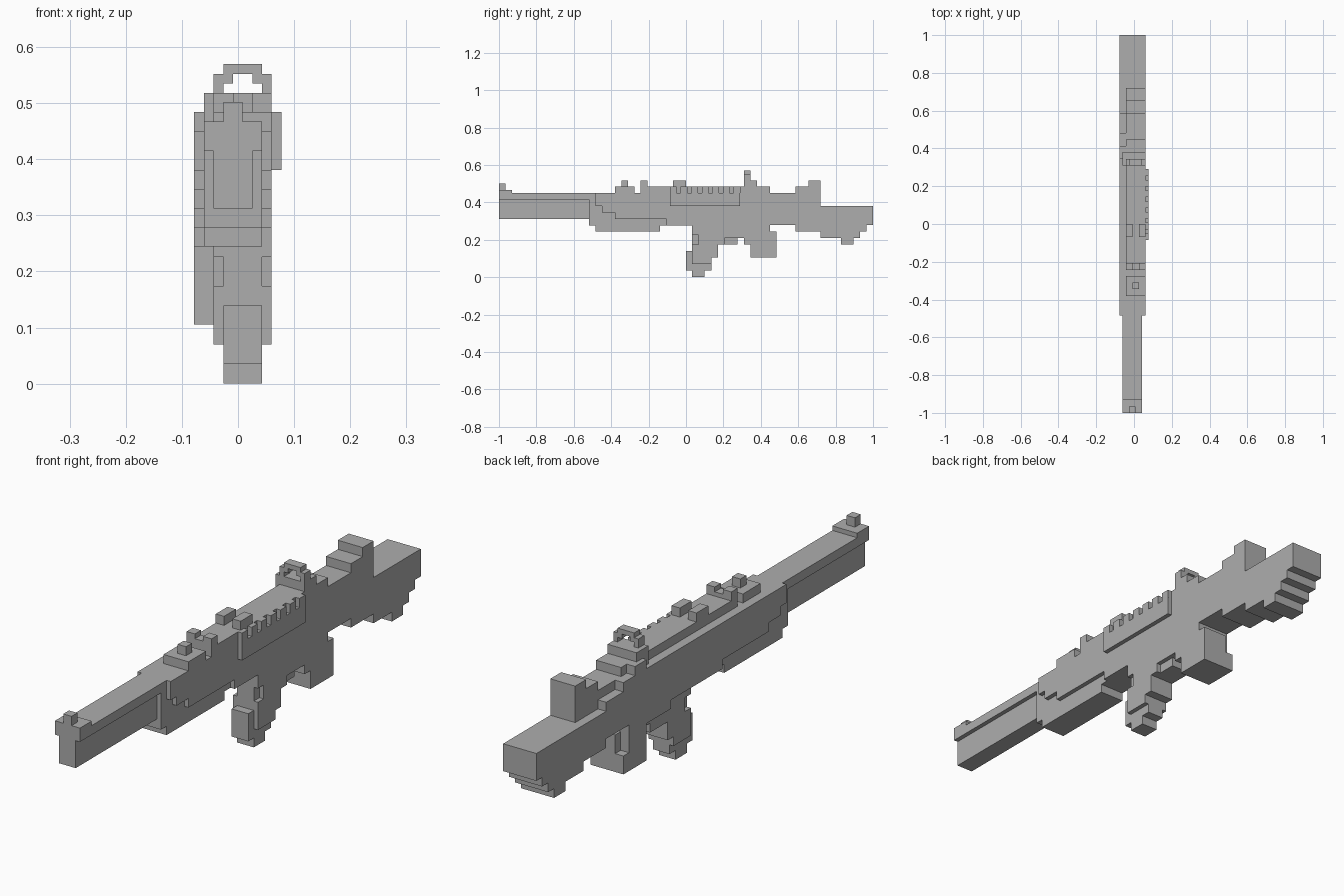
import bpy, bmesh

grey = bpy.data.materials.new("plain grey")
grey.diffuse_color = (0.42, 0.42, 0.42, 1)


def extrude(name, x0, x1, pts):
    """Side profile given as (y, z) points, extruded from x0 to x1."""
    bm = bmesh.new()
    face = bm.faces.new([bm.verts.new((x0, y, z)) for y, z in pts])
    out = bmesh.ops.extrude_face_region(bm, geom=[face])["geom"]
    for v in out:
        if isinstance(v, bmesh.types.BMVert):
            v.co.x = x1
    bmesh.ops.recalc_face_normals(bm, faces=bm.faces)
    me = bpy.data.meshes.new(name)
    bm.to_mesh(me)
    bm.free()
    me.materials.append(grey)
    ob = bpy.data.objects.new(name, me)
    bpy.context.collection.objects.link(ob)
    return ob


def box(name, x0, x1, y0, y1, z0, z1):
    return extrude(name, x0, x1, [(y0, z0), (y1, z0), (y1, z1), (y0, z1)])


# x columns of the stepped design
A, B, C, D, E, F, G, H, I, J = [-0.078 + 0.01724 * i for i in range(10)]

# barrel: wide upper rib over a narrower lower tube
box("barrel_rib", B, H, -1, -0.48, 0.415, 0.45)
box("barrel_tube", C, G, -1, -0.48, 0.312, 0.415)
box("front_sight_base", B, H, -1, -0.93, 0.45, 0.467)
box("front_sight_post", D, F, -1, -0.966, 0.467, 0.502)

# fore grip under the barrel, narrower than the receiver
extrude("fore_grip", B, H, [
    (-0.518, 0.277), (-0.485, 0.277), (-0.485, 0.244), (-0.14, 0.244),
    (-0.14, 0.277), (-0.105, 0.277), (-0.105, 0.312), (-0.07, 0.312),
    (-0.07, 0.415), (-0.518, 0.415)])

# receiver and stock: shared lower edge, two different top edges
lower = [(-0.485, 0.45), (-0.485, 0.38), (-0.45, 0.38), (-0.45, 0.346),
         (-0.38, 0.346), (-0.38, 0.312), (-0.105, 0.312), (-0.105, 0.277),
         (0.03, 0.277), (0.2, 0.277), (0.2, 0.244), (0.45, 0.244),
         (0.45, 0.278), (0.585, 0.278), (0.585, 0.244), (0.72, 0.244),
         (0.72, 0.209), (0.828, 0.209), (0.828, 0.174), (0.895, 0.174),
         (0.895, 0.209), (0.93, 0.209), (0.93, 0.244), (0.966, 0.244),
         (0.966, 0.278), (1, 0.278), (1, 0.381)]
extrude("receiver_and_stock", C, I, lower + [
    (0.72, 0.381), (0.72, 0.518), (0.655, 0.518), (0.655, 0.484),
    (0.585, 0.484), (0.585, 0.45), (0.448, 0.45), (0.448, 0.484),
    (-0.243, 0.484), (-0.243, 0.45), (-0.276, 0.45), (-0.276, 0.484),
    (-0.38, 0.484), (-0.38, 0.45)])
extrude("receiver_left_side", A, C, lower + [
    (0.585, 0.381), (0.585, 0.415), (0.483, 0.415), (0.483, 0.45),
    (0.414, 0.45), (0.414, 0.484), (0.345, 0.484), (0.345, 0.45)])

# details on top of the receiver
box("middle_post", E, G, -0.345, -0.31, 0.484, 0.518)
box("notch_floor", C, I, -0.243, -0.207, 0.484, 0.5)
for side, x0, x1 in (("left", C, E), ("right", G, I)):
    box("notch_" + side, x0, x1, -0.243, -0.207, 0.5, 0.518)
    box("top_lug_" + side, x0, x1, -0.07, 0, 0.484, 0.518)

# rear ring sight
box("ring_base", B, I, 0.31, 0.38, 0.45, 0.518)
for side, x0, x1, xi0, xi1 in (("left", C, D, D, E), ("right", H, I, G, H)):
    box("ring_side_" + side, x0, x1, 0.31, 0.345, 0.518, 0.552)
    box("ring_corner_" + side, xi0, xi1, 0.31, 0.345, 0.535, 0.57)
box("ring_top", E, G, 0.31, 0.345, 0.552, 0.57)

# toothed side rail
box("side_rail", I, J, -0.085, 0.29, 0.381, 0.45)
for i in range(7):
    y = -0.085 + i * 0.0567
    box(f"rail_tooth_{i}", I, J, y, y + 0.035, 0.45, 0.484)

# grip with a narrow foot and recessed upper front corners
extrude("grip", C, I, [
    (0.067, 0.28), (0.067, 0.226), (0.067, 0.174), (0.033, 0.174),
    (0.033, 0.07), (0.136, 0.07), (0.136, 0.105), (0.171, 0.105),
    (0.171, 0.174), (0.205, 0.174), (0.205, 0.28)])
box("grip_front_core", D, H, 0.033, 0.067, 0.174, 0.226)
box("grip_front_top", C, I, 0.033, 0.067, 0.226, 0.28)
extrude("grip_foot", D, H, [
    (0, 0.035), (0.033, 0.035), (0.033, 0), (0.1, 0), (0.1, 0.035),
    (0.136, 0.035), (0.136, 0.07), (0.033, 0.07), (0.033, 0.139), (0, 0.139)])

# guard joining grip and magazine
box("guard_lower", C, H, 0.205, 0.276, 0.174, 0.209)
box("guard_upper", C, I, 0.205, 0.31, 0.209, 0.244)

# magazine with a cut rear left corner
box("magazine_base", A, I, 0.345, 0.483, 0.105, 0.174)
box("magazine_front", A, I, 0.345, 0.45, 0.174, 0.244)
box("magazine_back", C, I, 0.45, 0.483, 0.174, 0.244)
box("magazine_catch", C, I, 0.31, 0.345, 0.174, 0.244)
